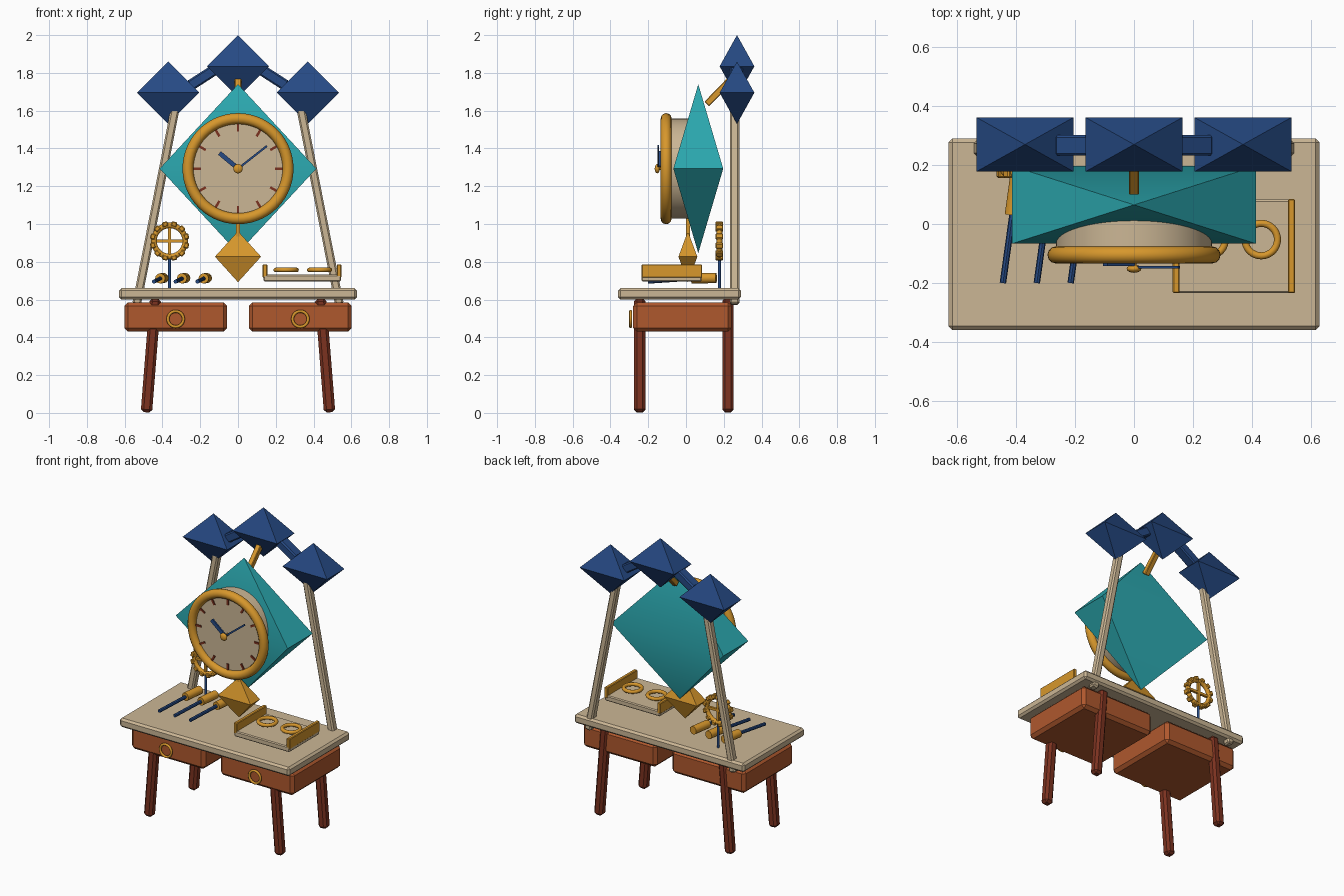
import bpy, bmesh, math
from mathutils import Vector, Matrix

if "Cube" in bpy.data.objects:
    bpy.data.objects.remove(bpy.data.objects["Cube"])


def mat(name, r, g, b):
    m = bpy.data.materials.new(name)
    m.diffuse_color = (r, g, b, 1)
    m.use_nodes = True
    m.node_tree.nodes["Principled BSDF"].inputs["Base Color"].default_value = m.diffuse_color
    return m


CREAM = mat("cream wood", .60, .47, .30)
ORANGE = mat("orange wood", .43, .098, .027)
RED = mat("dark red wood", .20, .032, .014)
BLUE = mat("deep blue", .019, .068, .23)
TEAL = mat("teal", .025, .40, .44)
GOLD = mat("gold", .68, .31, .025)


def finish(bm, name, m, bevel=0, smooth=None):
    if bevel:
        bmesh.ops.bevel(bm, geom=bm.edges[:], offset=bevel, segments=1, affect='EDGES')
    bmesh.ops.recalc_face_normals(bm, faces=bm.faces[:])
    me = bpy.data.meshes.new(name)
    bm.to_mesh(me)
    bm.free()
    me.materials.append(m)
    ob = bpy.data.objects.new(name, me)
    bpy.context.collection.objects.link(ob)
    if smooth:
        bpy.ops.object.select_all(action='DESELECT')
        ob.select_set(True)
        bpy.context.view_layer.objects.active = ob
        bpy.ops.object.shade_smooth_by_angle(angle=math.radians(smooth))
    return ob


def box(name, lo, hi, m, bevel=0):
    lo, hi = Vector(lo), Vector(hi)
    bm = bmesh.new()
    bmesh.ops.create_cube(bm, size=1, matrix=Matrix.Translation((lo + hi) / 2) @ Matrix.Diagonal((*(hi - lo), 1)))
    return finish(bm, name, m, bevel)


def frame(p, q, ref):
    # local z runs from p to q, local y stays along ref
    z = (q - p).normalized()
    x = Vector(ref).cross(z).normalized()
    y = z.cross(x)
    r = Matrix((x, y, z)).transposed().to_4x4()
    return Matrix.Translation((p + q) / 2) @ r


def beam(name, p, q, w, d, m, bevel=0, ref=(0, 1, 0)):
    p, q = Vector(p), Vector(q)
    bm = bmesh.new()
    bmesh.ops.create_cube(bm, size=1, matrix=frame(p, q, ref) @ Matrix.Diagonal((w, d, (q - p).length, 1)))
    return finish(bm, name, m, bevel)


def rod(name, p, q, r, m, n=12, ref=(1, 0, 0)):
    p, q = Vector(p), Vector(q)
    bm = bmesh.new()
    bmesh.ops.create_cone(bm, cap_ends=True, segments=n, radius1=r, radius2=r,
                          depth=(q - p).length, matrix=frame(p, q, ref))
    return finish(bm, name, m, smooth=35)


def gem(name, c, sx, sy, sz, m, smooth=None):
    # double pyramid on a rectangular waist
    bm = bmesh.new()
    c = Vector(c)
    waist = [bm.verts.new(c + Vector((a * sx, b * sy, 0))) for a, b in ((-1, -1), (1, -1), (1, 1), (-1, 1))]
    for s in (1, -1):
        tip = bm.verts.new(c + Vector((0, 0, s * sz)))
        for i in range(4):
            bm.faces.new((waist[i], waist[(i + 1) % 4], tip))
    return finish(bm, name, m, smooth=smooth)


def ring(name, c, major, minor, m, upright=True, n=40):
    rot = (math.pi / 2, 0, 0) if upright else (0, 0, 0)
    bpy.ops.mesh.primitive_torus_add(location=c, rotation=rot, major_radius=major, minor_radius=minor,
                                     major_segments=n, minor_segments=12)
    ob = bpy.context.object
    ob.name = name
    ob.data.materials.append(m)
    bpy.ops.object.shade_smooth_by_angle(angle=math.radians(40))


# table, drawers, legs
box("table_top", (-.63, -.36, .60), (.63, .29, .66), CREAM, .013)
for s, side in ((-1, "left"), (1, "right")):
    a, b = sorted((s * .057, s * .602))
    box(side + "_drawer", (a, -.28, .43), (b, .242, .585), ORANGE, .02)
    ring(side + "_drawer_pull", (s * .33, -.293, .497), .041, .008, GOLD)
    for y, end in ((-.245, "front"), (.222, "back")):
        beam(f"{end}_{side}_leg", (s * .485, y, .003), (s * .437, y, .605), .06, .06, RED, .015)
    # tall posts and blue ornaments
    beam(side + "_post", (s * .537, .257, .575), (s * .315, .257, 1.70), .046, .05, CREAM, .009)
    gem(side + "_blue_gem", (s * .37, .27, 1.695), .165, .092, .165, BLUE)
    beam(side + "_gem_link", (s * .255, .267, 1.732), (s * .09, .267, 1.838), .058, .07, BLUE, .008)
gem("top_blue_gem", (0, .27, 1.835), .165, .092, .165, BLUE)
beam("gold_strut", (0, .11, 1.635), (0, .26, 1.79), .035, .035, GOLD, .004, ref=(1, 0, 0))

# clock body
CZ = 1.293
gem("teal_body", (0, .065, CZ), .415, .132, .447, TEAL, smooth=40)
rod("clock_drum", (0, .02, CZ), (0, -.105, CZ), .265, CREAM, 48)
ring("clock_rim", (0, -.105, CZ), .265, .029, GOLD, n=56)
for i in range(12):
    a = i * math.pi / 6
    d = Vector((math.sin(a), 0, math.cos(a)))
    o = Vector((0, -.107, CZ))
    beam(f"hour_mark_{i + 1}", o + d * .197, o + d * .236, .013, .009, RED)
beam("hour_hand", (-.005, -.138, CZ + .005), (-.098, -.138, CZ + .083), .024, .01, BLUE)
beam("minute_hand", (0, -.147, CZ), (.153, -.147, CZ + .12), .011, .008, BLUE)
rod("hand_axle", (0, -.10, CZ), (0, -.15, CZ), .008, GOLD)
bm = bmesh.new()
bmesh.ops.create_uvsphere(bm, u_segments=16, v_segments=10, radius=.025,
                          matrix=Matrix.Translation((0, -.152, CZ)) @ Matrix.Diagonal((1, .55, 1, 1)))
finish(bm, "hand_hub", GOLD, smooth=40)

# pendulum
gem("pendulum_weight", (0, .01, .827), .122, .05, .135, GOLD)
beam("pendulum_stem", (0, .01, .90), (0, .01, 1.15), .02, .02, GOLD)

# toothed wheel on its stand
WX, WY, WZ = -.362, .177, .91
ring("wheel_rim", (WX, WY, WZ), .083, .015, GOLD)
for i in range(12):
    a = (i + .5) * math.pi / 6
    d = Vector((math.sin(a), 0, math.cos(a)))
    o = Vector((WX, WY, WZ))
    beam(f"wheel_tooth_{i + 1}", o + d * .078, o + d * .105, .03, .04, GOLD, .005)
beam("wheel_spoke_across", (WX - .08, WY, WZ), (WX + .08, WY, WZ), .016, .016, GOLD)
beam("wheel_spoke_upright", (WX, WY, WZ - .08), (WX, WY, WZ + .08), .016, .016, GOLD)
rod("wheel_stand", (WX, WY, .65), (WX, WY, .815), .008, BLUE)

# three hand tools
for i in range(3):
    x = -.445 + .115 * i
    rod(f"tool_handle_{i + 1}", (x + .033, .03, .712), (x + .051, .16, .714), .027, GOLD)
    rod(f"tool_blade_{i + 1}", (x, -.20, .695), (x + .035, .05, .712), .011, BLUE, 8)

# tray with end plates and rings
box("tray", (.135, -.235, .695), (.545, .083, .732), CREAM, .006)
for x, n in ((.143, "left"), (.535, "right")):
    box(n + "_tray_end", (x - .012, -.235, .715), (x + .012, .085, .786), GOLD, .004)
for x, n in ((.255, "left"), (.432, "right")):
    ring(n + "_tray_ring", (x, -.053, .757), .055, .012, GOLD, upright=False)
